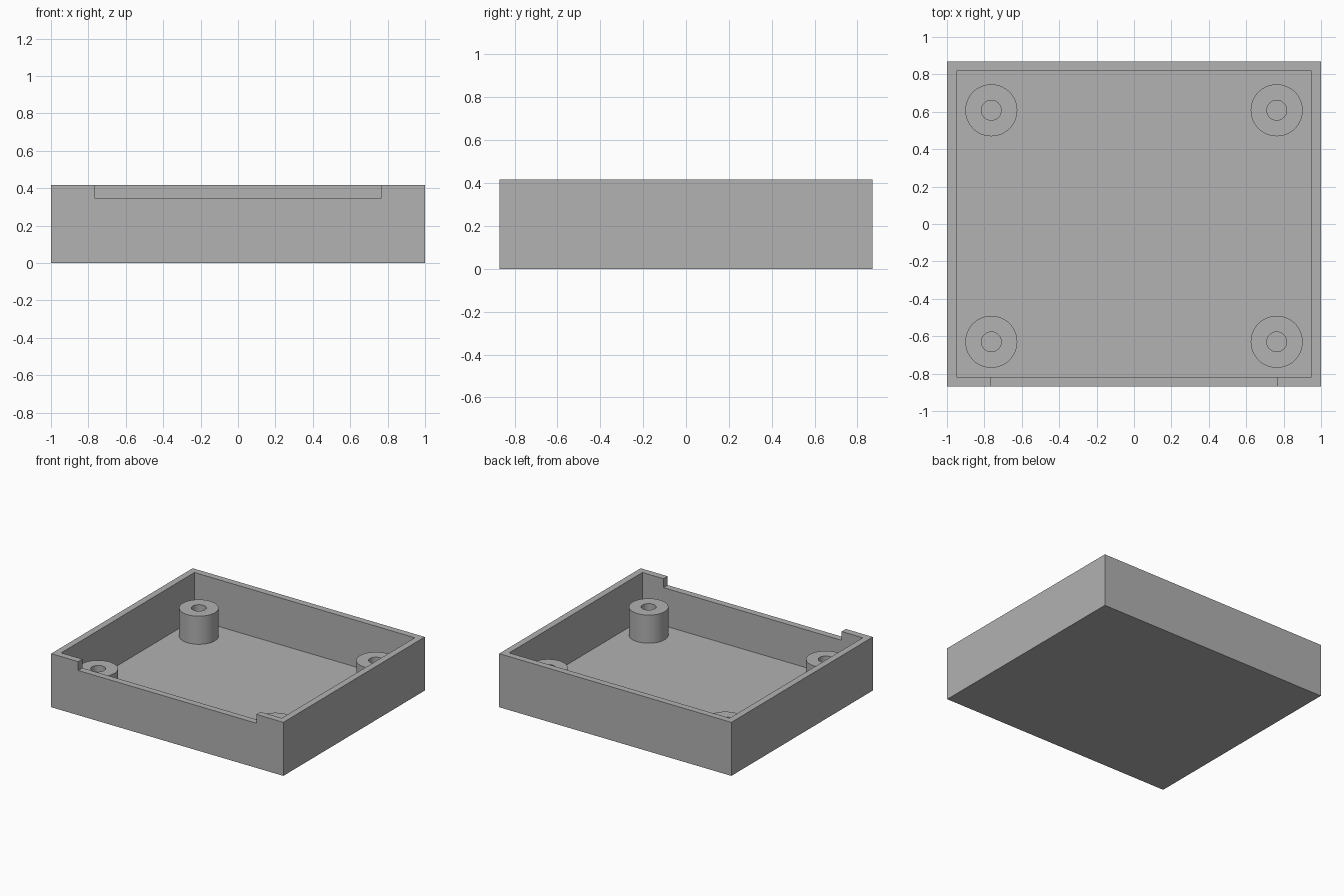
import bpy
import bmesh
import math

old = bpy.data.objects.get("Cube")
if old:
    bpy.data.objects.remove(old, do_unlink=True)

HALF_X, HALF_Y, HEIGHT = 1.0, 0.87, 0.417
WALL, FLOOR = 0.051, 0.053
NOTCH_X, NOTCH_Z = 0.767, 0.348
POST_X, POST_TOP = 0.763, 0.272
POST_R, HOLE_R = 0.139, 0.053

grey = bpy.data.materials.new("plain grey")
grey.use_nodes = True
colour = (0.445, 0.445, 0.445, 1)
grey.diffuse_color = colour
grey.node_tree.nodes["Principled BSDF"].inputs["Base Color"].default_value = colour


def add_object(name, bm):
    mesh = bpy.data.meshes.new(name)
    bmesh.ops.recalc_face_normals(bm, faces=bm.faces)
    bm.to_mesh(mesh)
    bm.free()
    mesh.materials.append(grey)
    obj = bpy.data.objects.new(name, mesh)
    bpy.context.collection.objects.link(obj)
    return obj


def box(name, low, high):
    bm = bmesh.new()
    bmesh.ops.create_cube(bm, size=1)
    for v in bm.verts:
        v.co = [(a + b) / 2 + c * (b - a) for a, b, c in zip(low, high, v.co)]
    return add_object(name, bm)


def post(name, x, y):
    """Hollow screw post, spun from its wall profile."""
    bm = bmesh.new()
    profile = [(POST_R, FLOOR), (POST_R, POST_TOP), (HOLE_R, POST_TOP), (HOLE_R, FLOOR)]
    verts = [bm.verts.new((x + r, y, z)) for r, z in profile]
    edges = [bm.edges.new(pair) for pair in zip(verts, verts[1:])]
    bmesh.ops.spin(bm, geom=verts + edges, cent=(x, y, 0), axis=(0, 0, 1),
                   angle=math.tau, steps=64, use_merge=True)
    bmesh.ops.remove_doubles(bm, verts=bm.verts, dist=0.0001)
    obj = add_object(name, bm)
    # Make sure the top ring faces up
    top = max(obj.data.polygons, key=lambda p: p.center.z)
    if top.normal.z < 0:
        obj.data.flip_normals()
    bpy.ops.object.select_all(action='DESELECT')
    obj.select_set(True)
    bpy.context.view_layer.objects.active = obj
    bpy.ops.object.shade_smooth_by_angle(angle=math.radians(30))


# Open tray with a solid floor
tray = box("tray", (-HALF_X, -HALF_Y, 0), (HALF_X, HALF_Y, HEIGHT))

# Cut out the inside, then the notch in the front wall
cutters = [
    box("inside_cutter", (WALL - HALF_X, WALL - HALF_Y, FLOOR),
        (HALF_X - WALL, HALF_Y - WALL, 1)),
    box("notch_cutter", (-NOTCH_X, -1, NOTCH_Z), (NOTCH_X, -0.7, 1)),
]
bpy.context.view_layer.objects.active = tray
for cutter in cutters:
    cut = tray.modifiers.new(cutter.name, 'BOOLEAN')
    cut.operation = 'DIFFERENCE'
    cut.solver = 'EXACT'
    cut.object = cutter
    bpy.ops.object.modifier_apply(modifier=cut.name)
    bpy.data.objects.remove(cutter, do_unlink=True)

# Four screw posts
for side, x in (("right", -POST_X), ("left", POST_X)):
    for end, y in (("front", -0.63), ("back", 0.608)):
        post(f"{end}_{side}_post", x, y)
